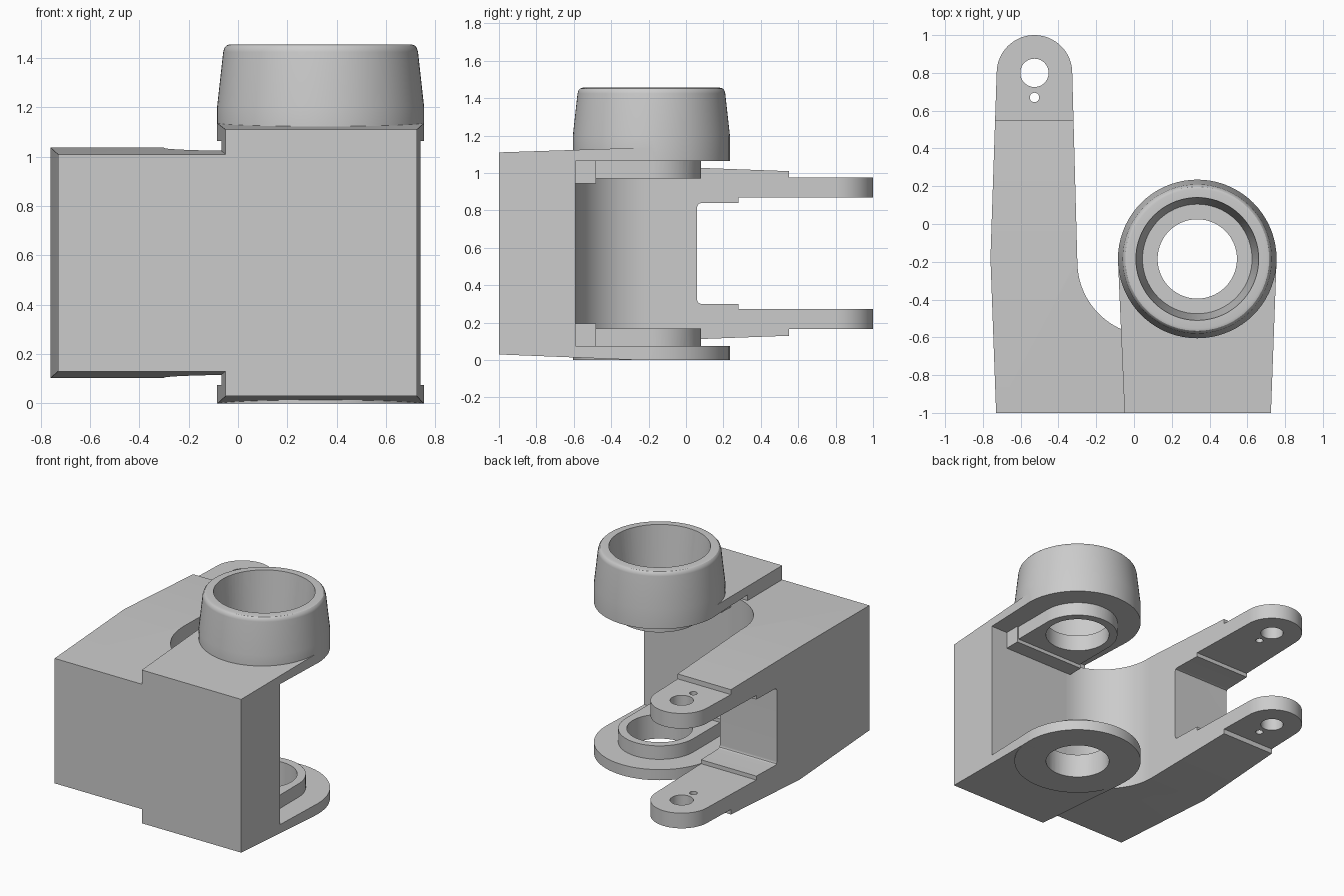
import bpy
import bmesh
from math import cos, sin, pi, radians
from mathutils import Vector, Matrix

if "Cube" in bpy.data.objects:
    bpy.data.objects.remove(bpy.data.objects["Cube"])

# One plain grey for the whole casting
grey = bpy.data.materials.new("cast_grey")
grey.use_nodes = True
colour = (0.6, 0.6, 0.6, 1)
grey.diffuse_color = colour
grey.node_tree.nodes["Principled BSDF"].inputs["Base Color"].default_value = colour

MID = 0.57                   # height of the mirror plane of plates and fork
BORE = Vector((0.335, -0.185))
LUG = Vector((-0.527, 0.8))


def finish(bm, name):
    bmesh.ops.recalc_face_normals(bm, faces=bm.faces)
    mesh = bpy.data.meshes.new(name)
    bm.to_mesh(mesh)
    bm.free()
    mesh.materials.append(grey)
    ob = bpy.data.objects.new(name, mesh)
    bpy.context.collection.objects.link(ob)
    return ob


def prism(name, points, axis, low, high):
    """Extrude an outline: (x, y) points along Z, or (y, z) points along X."""
    bm = bmesh.new()
    place = (lambda a, b: (a, b, low)) if axis == "Z" else (lambda a, b: (low, a, b))
    face = bm.faces.new([bm.verts.new(place(a, b)) for a, b in points])
    new = bmesh.ops.extrude_face_region(bm, geom=[face])["geom"]
    step = Vector((0, 0, high - low)) if axis == "Z" else Vector((high - low, 0, 0))
    bmesh.ops.translate(bm, vec=step, verts=[v for v in new if isinstance(v, bmesh.types.BMVert)])
    return finish(bm, name)


def lathe(name, profile, centre, steps=72):
    """Spin a (radius, z) profile about a vertical axis."""
    bm = bmesh.new()
    verts = [bm.verts.new((r, 0, z)) for r, z in profile]
    edges = [bm.edges.new(pair) for pair in zip(verts, verts[1:])]
    bmesh.ops.spin(bm, geom=verts + edges, cent=(0, 0, 0), axis=(0, 0, 1),
                   angle=2 * pi, steps=steps)
    bmesh.ops.remove_doubles(bm, verts=bm.verts, dist=0.0001)
    bmesh.ops.transform(bm, matrix=Matrix.Translation((centre[0], centre[1], 0)), verts=bm.verts)
    return finish(bm, name)


def rod(name, radius, low, high, centre, steps=48):
    return lathe(name, [(0, low), (radius, low), (radius, high), (0, high)], centre, steps)


def combine(ob, other, operation):
    """Apply a boolean and discard the helper."""
    other.hide_render = True
    mod = ob.modifiers.new("combine", "BOOLEAN")
    mod.operation = operation
    mod.solver = "EXACT"
    mod.object = other
    bpy.context.view_layer.objects.active = ob
    bpy.ops.object.modifier_apply(modifier=mod.name)
    bpy.data.objects.remove(other)


def arc(centre, radius, start, end, steps):
    return [(centre[0] + radius * cos(radians(start + (end - start) * i / steps)),
             centre[1] + radius * sin(radians(start + (end - start) * i / steps)))
            for i in range(steps + 1)]


def mirrored(upper):
    """Close a (y, z) half profile with its reflection in the middle plane."""
    return upper + [(y, 2 * MID - z) for y, z in reversed(upper)]


def smooth(ob):
    bpy.ops.object.select_all(action="DESELECT")
    ob.select_set(True)
    bpy.context.view_layer.objects.active = ob
    bpy.ops.object.shade_smooth_by_angle(angle=radians(30))
    mod = ob.modifiers.new("even_shading", "WEIGHTED_NORMAL")
    mod.keep_sharp = True


# Fork arm: plan outline with rounded lug and concave inner flank
outline = [(-0.05, -1), (-0.73, -1), (-0.76, -0.18)]
outline += arc(LUG, 0.2, 180, 0, 32)
outline += arc((0.09, -0.2), 0.39, 180, 270, 24)
outline += [(0.09, -0.8), (-0.05, -0.8)]
fork_arm = prism("fork_arm", outline, "Z", -0.1, 1.3)

# Side profile gives the sloping faces, the fork slot and the thin lugs
side = mirrored([(0.06, 0.82), (0.066, 0.834), (0.08, 0.84), (0.28, 0.84),
                 (0.28, 0.868), (1.1, 0.868), (1.1, 0.975), (0.55, 0.975),
                 (0.55, 1.01), (-0.18, 1.037), (-1.1, 1.007)])
combine(fork_arm, prism("arm_side", side, "X", -1, 0.3), "INTERSECT")

# Pin hole and small locking hole through both lugs
combine(fork_arm, rod("pin_hole", 0.075, -0.2, 1.4, LUG), "DIFFERENCE")
combine(fork_arm, rod("lock_hole", 0.025, -0.2, 1.4, (LUG.x, 0.67), 24), "DIFFERENCE")

# Bearing housing: tapered block cut to a C in side profile
plan = [(-0.05, -1), (0.725, -1), (0.755, -0.185), (-0.085, -0.185)]
housing = prism("bearing_housing", plan, "Z", -0.1, 1.3)
c_profile = [(-1.1, 0.034), (-0.25, 0), (-0.1, 0), (-0.1, 0.075), (-0.59, 0.075),
             (-0.59, 1.065), (-0.1, 1.065), (-0.1, 1.135), (-0.25, 1.135), (-1.1, 1.107)]
combine(housing, prism("housing_side", c_profile, "X", -0.5, 1), "INTERSECT")

# Round lower plate and tapered upper cup
combine(housing, rod("lower_plate", 0.42, 0, 0.075, BORE, 72), "UNION")
cup = [(0, 1.065), (0.42, 1.065), (0.42, 1.2), (0.395, 1.425),
       (0.39, 1.442), (0.381, 1.452), (0.368, 1.456), (0, 1.456)]
combine(housing, lathe("cup", cup, BORE), "UNION")

# Bosses facing each other, each running back to the wall with a shoulder
boss = [(BORE.x - 0.265, -0.65)] + arc(BORE, 0.265, 180, 0, 32) + [(BORE.x + 0.265, -0.65)]
foot = [(BORE.x + sx * 0.275, y) for sx, y in ((-1, -0.66), (1, -0.66), (1, -0.48), (-1, -0.48))]
for low, high, shape in ((0.97, 1.072, boss), (0.945, 1.076, foot)):
    combine(housing, prism("upper_boss", shape, "Z", low, high), "UNION")
    combine(housing, prism("lower_boss", shape, "Z", 2 * MID - high, 2 * MID - low), "UNION")

# Through bore with the wider tapered seat in the cup
bore = [(0, -0.1), (0.21, -0.1), (0.21, 1.085), (0.29, 1.085), (0.335, 1.56), (0, 1.56)]
combine(housing, lathe("bore", bore, BORE), "DIFFERENCE")

for part in (fork_arm, housing):
    smooth(part)
